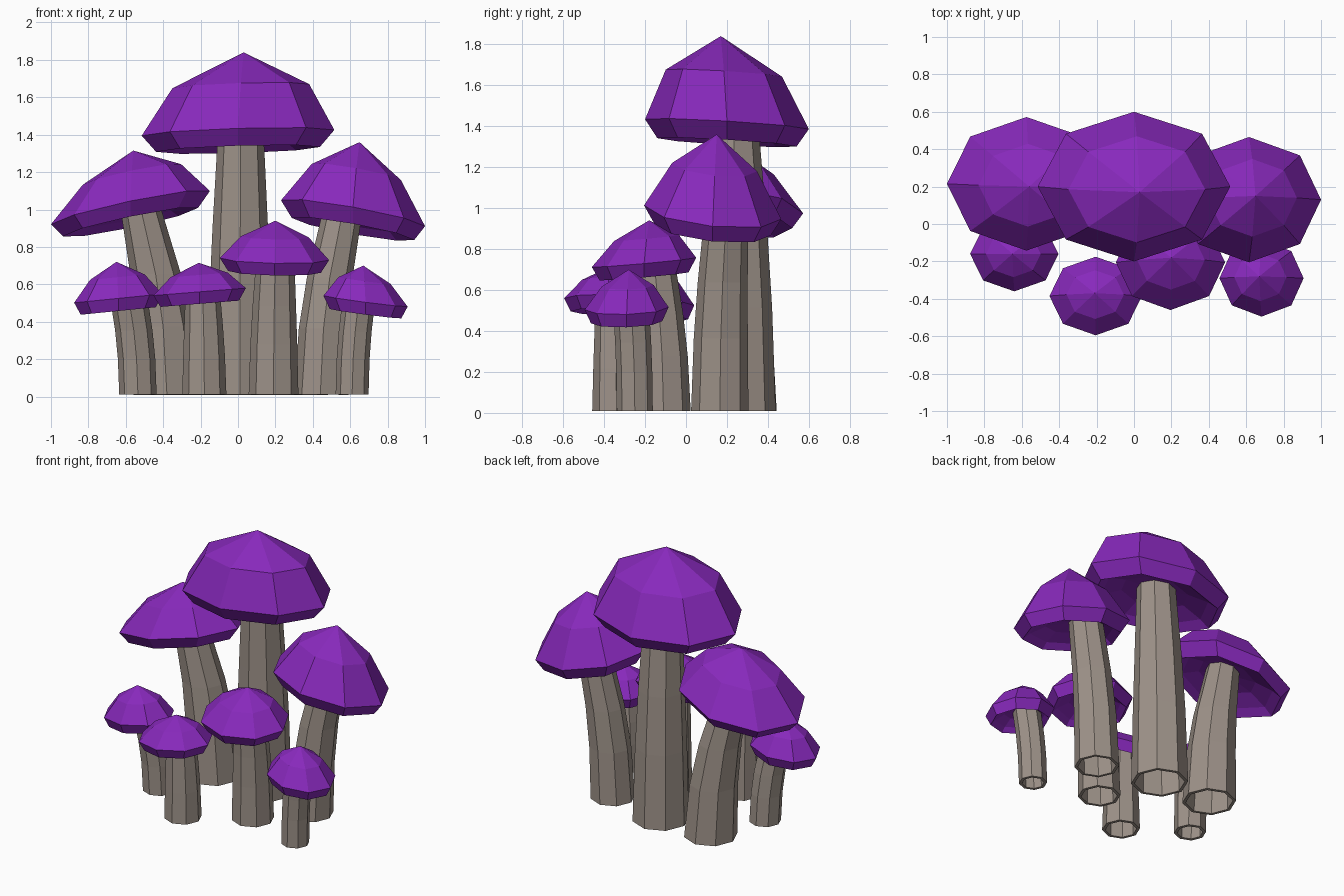
import bpy, bmesh, math

if "Cube" in bpy.data.objects:
    bpy.data.objects.remove(bpy.data.objects["Cube"])

SIDES = 8


def material(name, rgb):
    m = bpy.data.materials.new(name)
    m.diffuse_color = (*rgb, 1.0)
    m.use_nodes = True
    m.node_tree.nodes["Principled BSDF"].inputs["Base Color"].default_value = m.diffuse_color
    return m


PURPLE = material("purple cap", (0.245, 0.022, 0.5))
GREY = material("warm grey stem", (0.34, 0.288, 0.25))


def ring(bm, centre, rx, ry, slope=(0, 0)):
    """Eight-sided loop, tilted by slope."""
    out = []
    for i in range(SIDES):
        t = 2 * math.pi * i / SIDES
        x, y = rx * math.cos(t), ry * math.sin(t)
        out.append(bm.verts.new((centre[0] + x, centre[1] + y,
                                 centre[2] + slope[0] * x + slope[1] * y)))
    return out


def bridge(bm, rings):
    for a, b in zip(rings, rings[1:]):
        for i in range(SIDES):
            j = (i + 1) % SIDES
            bm.faces.new((a[i], a[j], b[j], b[i]))


def finish(bm, name, mat):
    bmesh.ops.recalc_face_normals(bm, faces=bm.faces[:])
    me = bpy.data.meshes.new(name)
    bm.to_mesh(me)
    bm.free()
    me.materials.append(mat)
    ob = bpy.data.objects.new(name, me)
    bpy.context.collection.objects.link(ob)
    return ob


def make_cap(name, centre, radii, slope, apex):
    """Tilted faceted dome: apex, shoulder, rim, turned-in lip, hollow underside."""
    bm = bmesh.new()
    cx, cy, cz = centre
    h = apex[2] - cz
    drop = 0.05 + 0.09 * h
    shoulder = 0.71 if radii[0] > 0.5 else 0.62

    def level(scale, dz, shift=0.0):
        return ring(bm, (cx + (apex[0] - cx) * shift, cy + (apex[1] - cy) * shift, cz + dz),
                    radii[0] * scale, radii[1] * scale, slope)

    rings = [level(shoulder, h * 0.58, 0.5), level(1.0, 0), level(0.85, -drop),
             level(0.72, -drop * 0.55), level(0.45, -drop * 0.05)]
    bridge(bm, rings)
    tip = bm.verts.new(apex)
    inner = bm.verts.new((cx, cy, cz + drop * 0.15))
    for i in range(SIDES):
        j = (i + 1) % SIDES
        bm.faces.new((tip, rings[0][i], rings[0][j]))
        bm.faces.new((inner, rings[-1][j], rings[-1][i]))
    finish(bm, name, PURPLE)


def make_stem(name, base, top, height):
    """Hollow tube that rises straight, then leans and narrows towards the cap."""
    bm = bmesh.new()
    rings = []
    for t in (0, 0.35, 0.62, 1):
        x, y = (b + (e - b) * t ** 1.9 for b, e in zip(base[:2], top[:2]))
        r = base[2] + (top[2] - base[2]) * t ** 1.4
        rings.append(ring(bm, (x, y, 0.01 + (height - 0.01) * t), r, r))
    bridge(bm, rings)
    ob = finish(bm, name, GREY)
    wall = ob.modifiers.new("wall", 'SOLIDIFY')
    wall.thickness = 0.02
    wall.offset = -1


def mushroom(name, centre, radii, slope, apex, base, top):
    """Stem ends are (x, y, radius); the stem runs up into the cap."""
    make_cap(name + "_cap", centre, radii, slope, apex)
    make_stem(name + "_stem", base, top, centre[2] + 0.04)


# three large mushrooms at the back
mushroom("tall_centre", (0, 0.2, 1.41), (0.515, 0.4), (0.03, -0.06), (0.03, 0.17, 1.84),
         (0.01, 0.26, 0.178), (0.015, 0.23, 0.12))
mushroom("back_left", (-0.575, 0.215, 1.01), (0.425, 0.357), (0.21, -0.1), (-0.56, 0.2, 1.315),
         (-0.38, 0.275, 0.168), (-0.53, 0.23, 0.105))
mushroom("back_right", (0.615, 0.13, 0.98), (0.385, 0.335), (-0.18, -0.1), (0.65, 0.15, 1.36),
         (0.44, 0.165, 0.14), (0.565, 0.2, 0.105))

# four small mushrooms at the front
mushroom("front_middle", (0.195, -0.205, 0.735), (0.292, 0.255), (-0.02, 0.09), (0.2, -0.18, 0.94),
         (0.19, -0.11, 0.133), (0.2, -0.16, 0.1))
mushroom("small_left", (-0.64, -0.16, 0.525), (0.236, 0.2), (0.1, 0.0), (-0.65, -0.16, 0.72),
         (-0.535, -0.095, 0.1), (-0.59, -0.14, 0.1))
mushroom("small_front", (-0.205, -0.385, 0.56), (0.247, 0.21), (0.08, 0.0), (-0.21, -0.37, 0.715),
         (-0.18, -0.34, 0.118), (-0.19, -0.35, 0.09))
mushroom("small_right", (0.682, -0.29, 0.51), (0.225, 0.205), (-0.13, 0.03), (0.67, -0.28, 0.7),
         (0.61, -0.25, 0.088), (0.65, -0.27, 0.088))
